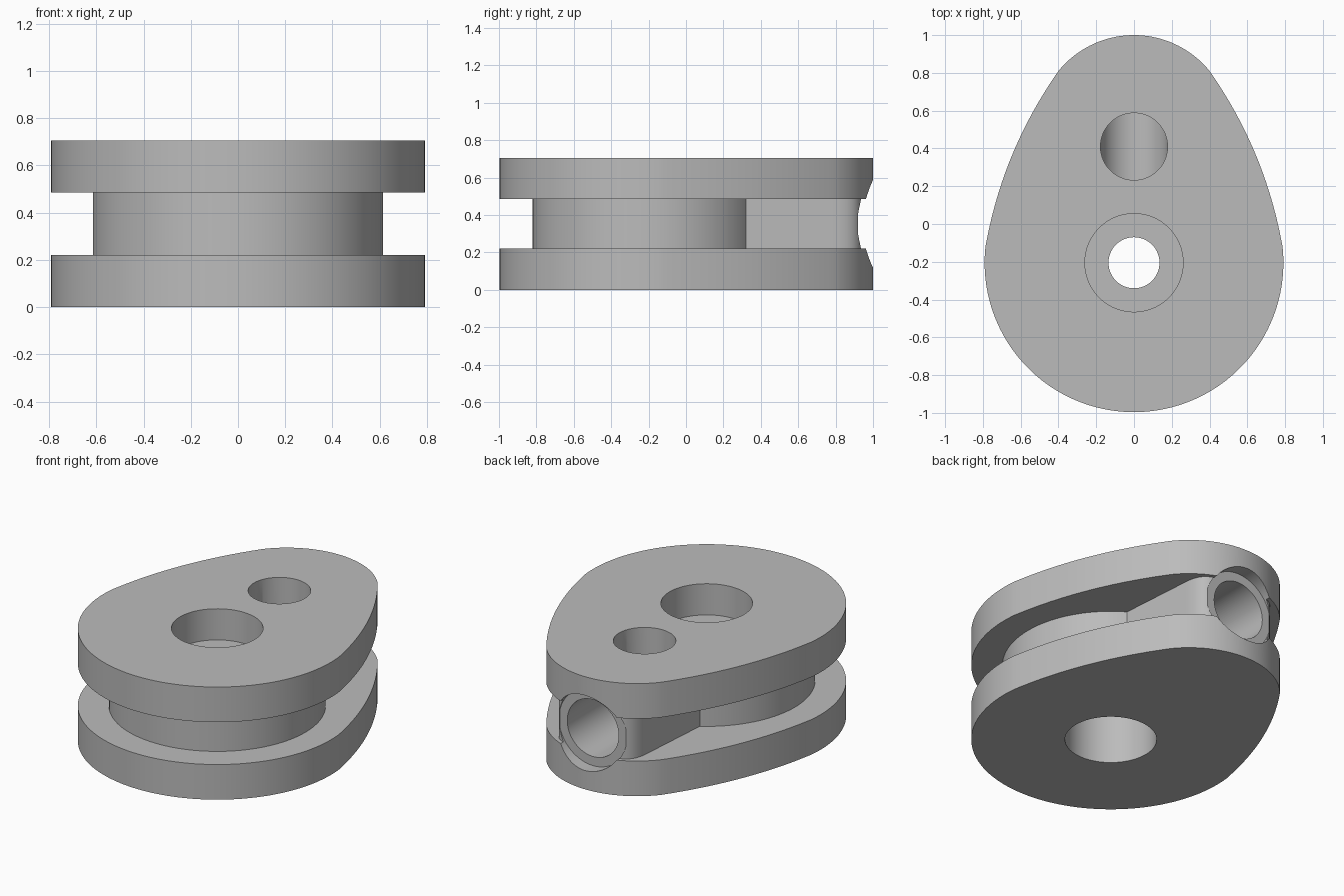
import bpy, bmesh, math
from mathutils import Matrix, Vector

old = bpy.data.objects.get("Cube")
if old:
    bpy.data.objects.remove(old, do_unlink=True)

PIVOT = -0.205          # y of the main axis
HEIGHT = 0.705
MID = HEIGHT / 2
GAP_LOW, GAP_HIGH = 0.22, 0.485

grey = bpy.data.materials.new("plain grey")
grey.use_nodes = True
grey.diffuse_color = (0.5, 0.5, 0.5, 1)
grey.node_tree.nodes["Principled BSDF"].inputs["Base Color"].default_value = (0.5, 0.5, 0.5, 1)


def arc(cy, r, start, end, n):
    """Points on a circle centred on x = 0, angles in radians."""
    steps = [start + (end - start) * i / n for i in range(n + 1)]
    return [(r * math.cos(a), cy + r * math.sin(a)) for a in steps]


def bezier(a, b, c, n):
    a, b, c = Vector(a), Vector(b), Vector(c)
    ts = [i / n for i in range(1, n)]
    return [tuple(a * (1 - t) ** 2 + b * 2 * t * (1 - t) + c * t * t) for t in ts]


def mirrored(half):
    """Close a right half outline that runs from bottom to top centre."""
    return half + [(-x, y) for x, y in reversed(half[1:-1])]


def finish(name, bm):
    bmesh.ops.recalc_face_normals(bm, faces=bm.faces)
    mesh = bpy.data.meshes.new(name)
    bm.to_mesh(mesh)
    bm.free()
    obj = bpy.data.objects.new(name, mesh)
    bpy.context.collection.objects.link(obj)
    mesh.materials.append(grey)
    return obj


def slab(name, outline, z0, z1):
    bm = bmesh.new()
    face = bm.faces.new([bm.verts.new((x, y, z0)) for x, y in outline])
    made = bmesh.ops.extrude_face_region(bm, geom=[face])["geom"]
    top = [v for v in made if isinstance(v, bmesh.types.BMVert)]
    bmesh.ops.translate(bm, verts=top, vec=(0, 0, z1 - z0))
    return finish(name, bm)


def drill(name, r, y, z0, z1):
    """Upright round cutter."""
    return slab(name, arc(y, r, 0, math.tau, 96)[:-1], z0, z1)


def bore(name, r, y0, y1):
    """Round cutter lying along y at mid height."""
    bm = bmesh.new()
    place = Matrix.Translation((0, (y0 + y1) / 2, MID)) @ Matrix.Rotation(math.pi / 2, 4, "X")
    bmesh.ops.create_cone(bm, cap_ends=True, segments=96, radius1=r, radius2=r,
                          depth=y1 - y0, matrix=place)
    return finish(name, bm)


def combine(target, other, operation):
    mod = target.modifiers.new(other.name, "BOOLEAN")
    mod.operation, mod.solver, mod.object = operation, "EXACT", other
    bpy.context.view_layer.objects.active = target
    bpy.ops.object.modifier_apply(modifier=mod.name)
    bpy.data.objects.remove(other, do_unlink=True)


# Egg-shaped flange outline: large arc, swept flank, small nose arc
shoulder, nose = (0.786, -0.12), (0.4, 0.81)
big = arc(PIVOT, 0.791, -math.pi / 2, math.atan2(shoulder[1] - PIVOT, shoulder[0]), 48)
tip_y, tip_r = 0.484, 0.516
tip = arc(tip_y, tip_r, math.atan2(nose[1] - tip_y, nose[0]), math.pi / 2, 24)
egg = mirrored(big + bezier(shoulder, (0.6975, 0.385), nose, 20) + tip)

# Round core with a neck reaching toward the nose
neck_x = 0.32
drum = arc(PIVOT, 0.615, -math.pi / 2, math.acos(neck_x / 0.615), 56)
corner = bezier((0.285, 0.784), (0.28, 0.93), (0.17, 0.94), 10)
core_outline = mirrored(drum + [(0.285, 0.784)] + corner + [(0.17, 0.94), (0, 0.95)])

# Body
body = slab("grooved_body", egg, 0, GAP_LOW)
combine(body, slab("core", core_outline, GAP_LOW - 0.1, GAP_HIGH + 0.1), "UNION")
combine(body, slab("upper_flange", egg, GAP_HIGH, HEIGHT), "UNION")

# Stepped pivot hole, side bore with a shallow seat, and the upper access hole
cutters = [
    drill("pivot_hole", 0.135, PIVOT, -0.1, 0.9),
    drill("upper_recess", 0.26, PIVOT, 0.51, 0.9),
    drill("lower_recess", 0.26, PIVOT, -0.1, 0.4),
    bore("bore_seat", 0.235, 0.92, 1.2),
    bore("side_bore", 0.178, 0.232, 1.1),
    drill("access_hole", 0.1775, 0.41, MID, 0.9),
]
for cutter in cutters:
    combine(body, cutter, "DIFFERENCE")

bpy.ops.object.select_all(action="DESELECT")
body.select_set(True)
bpy.context.view_layer.objects.active = body
bpy.ops.object.shade_smooth_by_angle(angle=math.radians(30))
